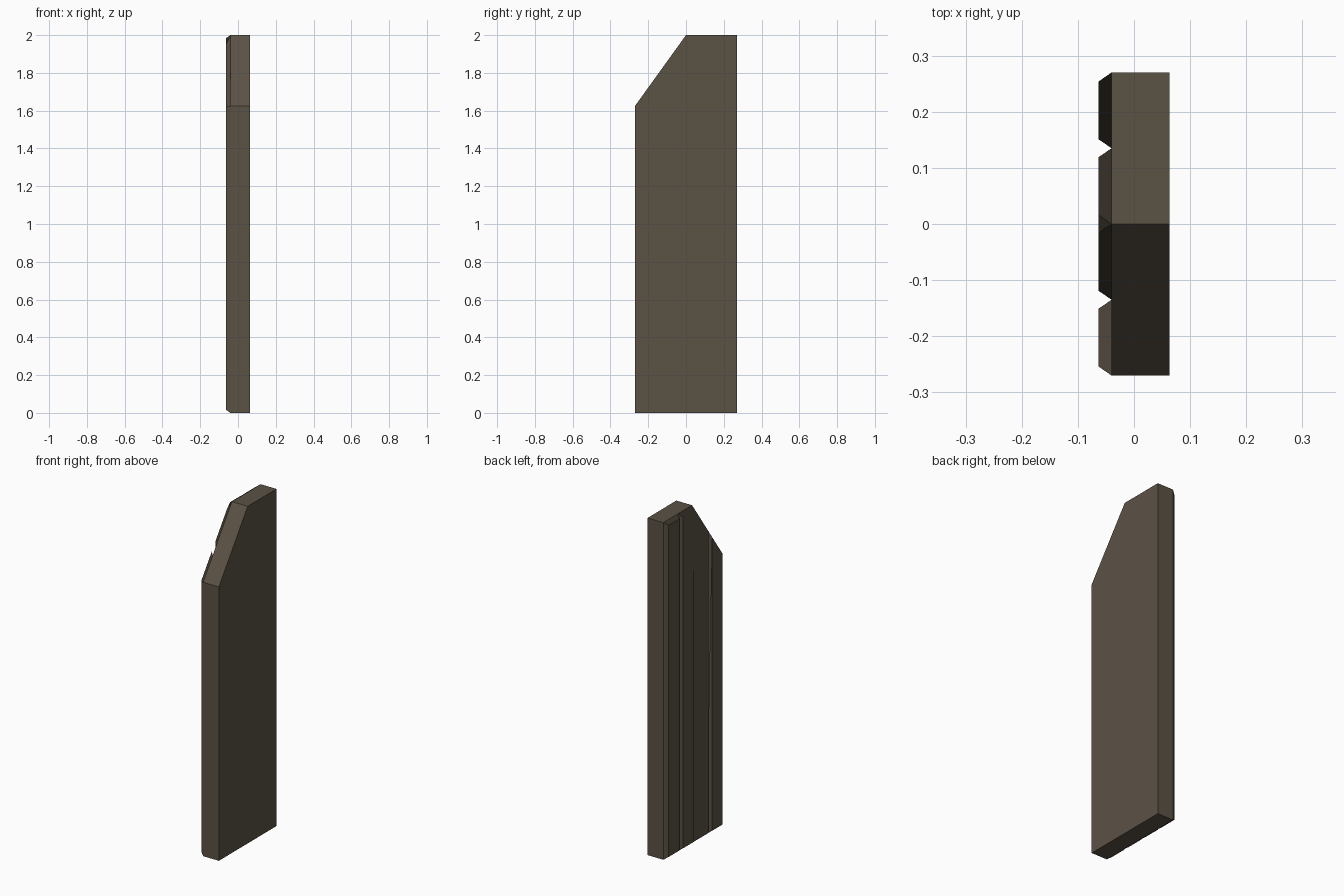
import bpy, bmesh
from mathutils import Vector

if "Cube" in bpy.data.objects:
    bpy.data.objects.remove(bpy.data.objects["Cube"])

W, H, SHOULDER = 0.27, 2.0, 1.625        # half width, height, low end of the slanted top
BACK, SEAM, FACE = 0.0635, -0.04, -0.0635  # x of plain side, groove bottom, plank face
PLANKS, BEVEL = 4, 0.0162


def top_z(y):
    return H if y >= 0 else H + y * (H - SHOULDER) / W


bm = bmesh.new()

# Plank outlines side by side, sharing the groove lines
ys = [-W + 2 * W * i / PLANKS for i in range(PLANKS + 1)]
low = [bm.verts.new((SEAM, y, 0)) for y in ys]
high = [bm.verts.new((SEAM, y, top_z(y))) for y in ys]
planks = [bm.faces.new((low[i], high[i], high[i + 1], low[i + 1])) for i in range(PLANKS)]
bm.normal_update()
if planks[0].normal.x > 0:
    bmesh.ops.reverse_faces(bm, faces=planks)

# Solid body behind the planks
ext = bmesh.ops.extrude_face_region(bm, geom=planks, use_keep_orig=True)["geom"]
verts = [g for g in ext if isinstance(g, bmesh.types.BMVert)]
bmesh.ops.translate(bm, verts=verts, vec=Vector((BACK - SEAM, 0, 0)))
bmesh.ops.recalc_face_normals(bm, faces=bm.faces[:])

# Raised plank faces with bevelled edges all round
fronts = [f for f in bm.faces if all(abs(v.co.x - SEAM) < 1e-5 for v in f.verts)]
bmesh.ops.inset_individual(bm, faces=fronts, thickness=BEVEL, use_even_offset=True)
for v in {v for f in fronts for v in f.verts}:
    v.co.x = FACE

# Merge the flat side, ends and edges into single faces
bmesh.ops.dissolve_limit(bm, angle_limit=0.01, verts=bm.verts[:], edges=bm.edges[:])
bmesh.ops.recalc_face_normals(bm, faces=bm.faces[:])

mesh = bpy.data.meshes.new("plank_panel")
bm.to_mesh(mesh)
bm.free()
panel = bpy.data.objects.new("plank_panel", mesh)
bpy.context.collection.objects.link(panel)

# Dark brown wood
wood = bpy.data.materials.new("dark_wood")
wood.diffuse_color = (0.105, 0.085, 0.06, 1)
wood.use_nodes = True
wood.node_tree.nodes["Principled BSDF"].inputs["Base Color"].default_value = wood.diffuse_color
mesh.materials.append(wood)
